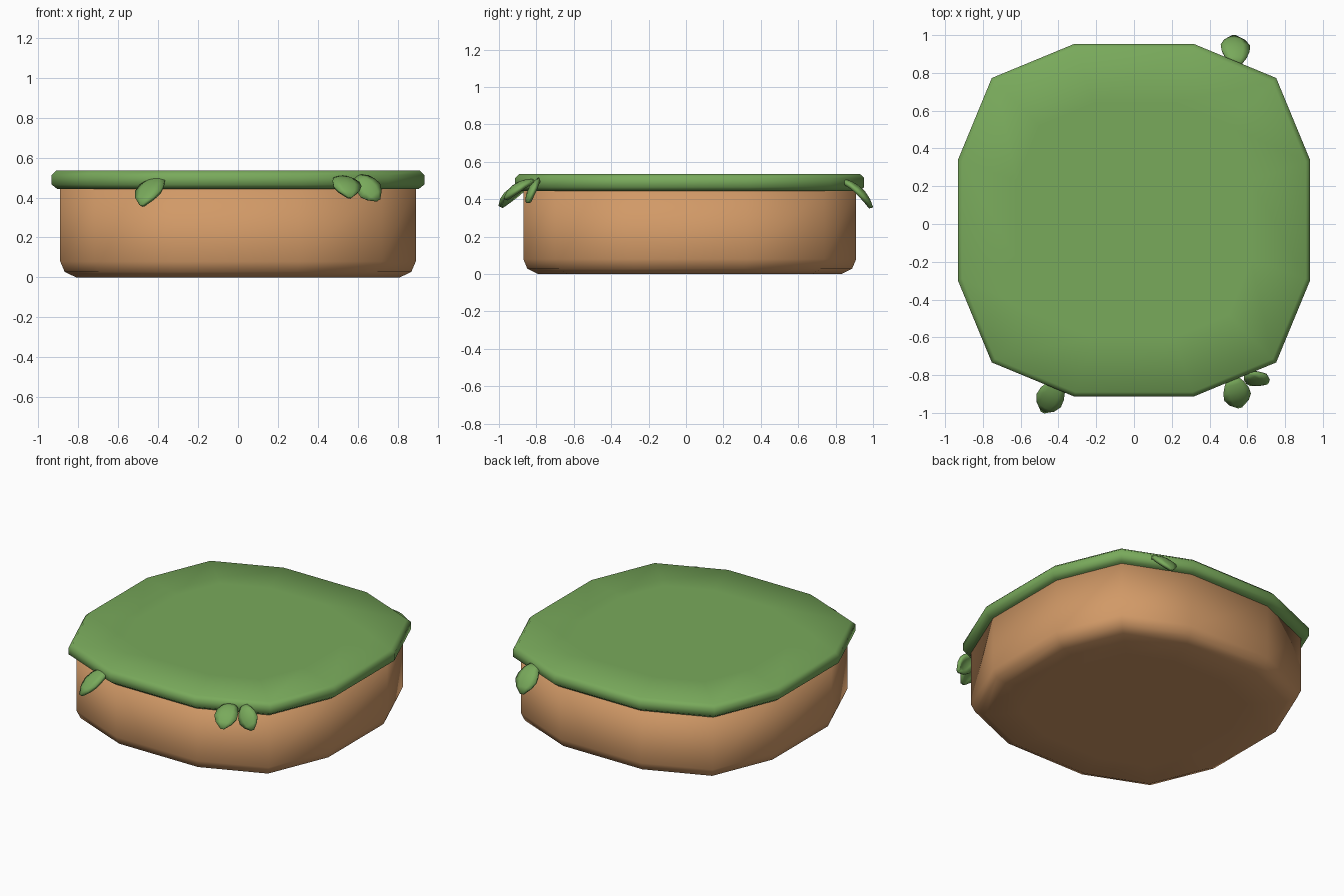
import bpy, math
from mathutils import Vector

if "Cube" in bpy.data.objects:
    bpy.data.objects.remove(bpy.data.objects["Cube"])

CY = 0.02  # the planter sits slightly behind the centre because of the front leaves


def material(name, rgb):
    m = bpy.data.materials.new(name)
    m.diffuse_color = (*rgb, 1)
    m.use_nodes = True
    m.node_tree.nodes["Principled BSDF"].inputs["Base Color"].default_value = m.diffuse_color
    return m


green = material("grass green", (0.19, 0.40, 0.105))
brown = material("earth brown", (0.64, 0.32, 0.135))


def make(name, verts, faces, mat):
    me = bpy.data.meshes.new(name)
    me.from_pydata(verts, [], faces)
    me.materials.append(mat)
    for p in me.polygons:
        p.use_smooth = True
    ob = bpy.data.objects.new(name, me)
    bpy.context.collection.objects.link(ob)
    return ob


def slab(name, profile, mat):
    """Stack twelve-sided rounded-square rings of (half width, height)."""
    ring = []
    for q in range(4):
        for x, y in ((1, -0.34), (1, 0.34), (0.807, 0.807)):
            a = q * math.pi / 2
            ring.append((x * math.cos(a) - y * math.sin(a), x * math.sin(a) + y * math.cos(a)))
    n = len(ring)
    verts = [(x * r, y * r + CY, z) for r, z in profile for x, y in ring]
    faces = [tuple(reversed(range(n)))]
    for k in range(len(profile) - 1):
        for i in range(n):
            j = (i + 1) % n
            faces.append((k * n + i, k * n + j, (k + 1) * n + j, (k + 1) * n + i))
    faces.append(tuple(range((len(profile) - 1) * n, len(profile) * n)))
    return make(name, verts, faces, mat)


# Earth block with rounded bottom edge
slab("earth_block", [(0.6, 0), (0.81, 0), (0.868, 0.028), (0.89, 0.08), (0.89, 0.46)], brown)
# Overhanging grass slab
slab("grass_top", [(0.6, 0.443), (0.905, 0.443), (0.933, 0.465), (0.933, 0.513),
                   (0.91, 0.535), (0.62, 0.536)], green)


def leaf(name, base, tip, normal, width=0.14, arch=0.03):
    """Cupped, drooping leaf from base to tip facing the normal."""
    base, tip, normal = Vector(base), Vector(tip), Vector(normal)
    along = tip - base
    side = along.cross(normal).normalized()
    normal = side.cross(along).normalized()
    widths = [0.3, 0.72, 0.95, 1.0, 0.72, 0.12]
    verts, faces = [], []
    for i, w in enumerate(widths):
        t = i / (len(widths) - 1)
        centre = base + along * t + normal * arch * 4 * t * (1 - t)
        for s in (-1, -0.5, 0, 0.5, 1):
            verts.append(centre + side * s * w * width / 2 - normal * 0.015 * s * s * w)
    for i in range(len(widths) - 1):
        for j in range(4):
            a = i * 5 + j
            faces.append((a, a + 1, a + 6, a + 5))
    ob = make(name, verts, faces, green)
    mod = ob.modifiers.new("thickness", "SOLIDIFY")
    mod.thickness = 0.022
    mod.offset = 0
    return ob


# Leaves hanging over the rim
leaf("front_left_leaf", (-0.39, -0.82, 0.50), (-0.48, -0.99, 0.36), (-0.4, -0.7, 0.6))
leaf("front_right_leaf", (0.52, -0.81, 0.50), (0.56, -0.965, 0.40), (0.2, -0.6, 0.7))
leaf("corner_leaf", (0.60, -0.79, 0.50), (0.70, -0.84, 0.385), (0.3, -0.9, 0.2), 0.12, 0.02)
leaf("back_leaf", (0.54, 0.84, 0.50), (0.53, 0.99, 0.355), (0.1, 0.65, 0.75), 0.15)
